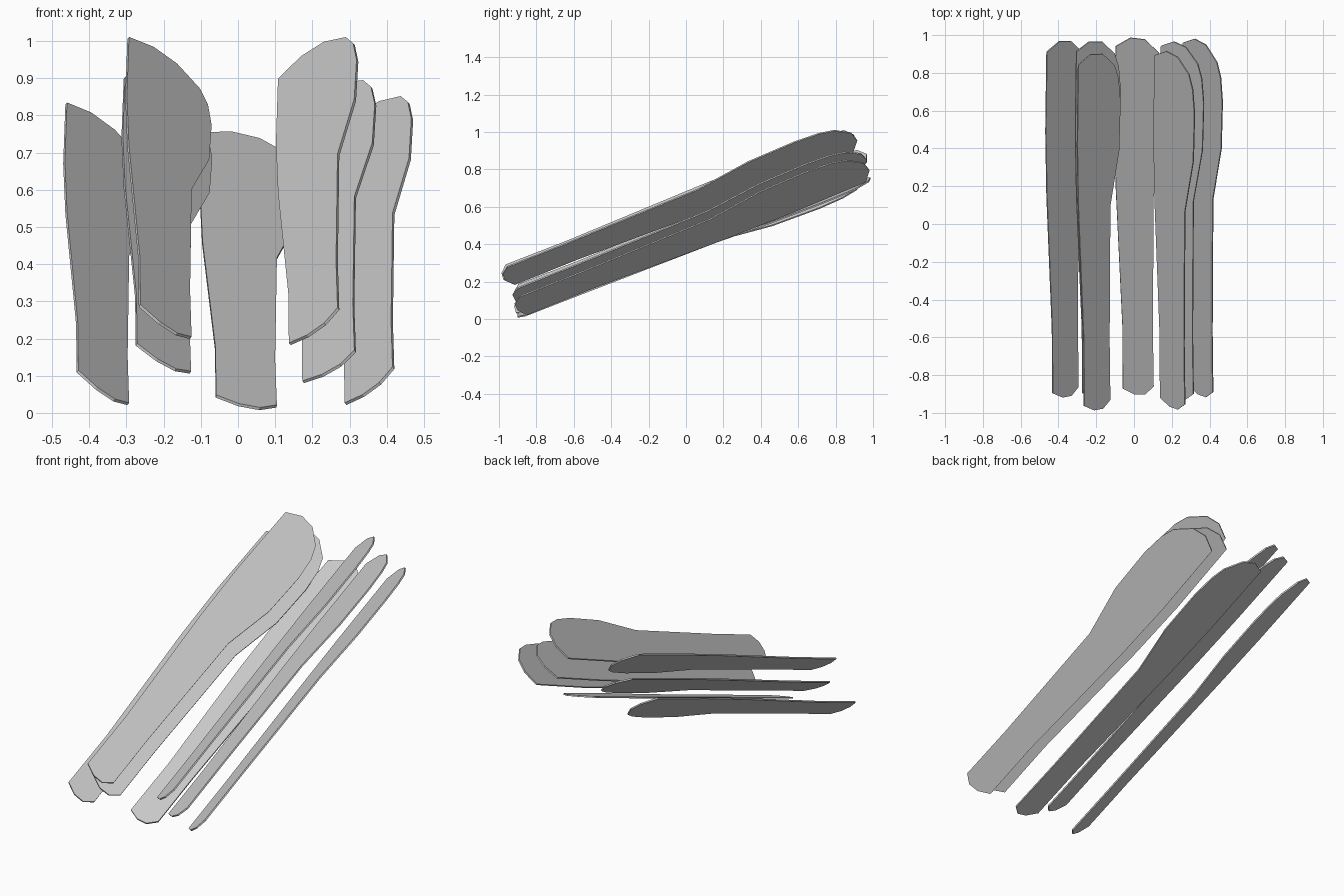
import bpy, bmesh, math
from mathutils import Vector, Matrix

if "Cube" in bpy.data.objects:
    bpy.data.objects.remove(bpy.data.objects["Cube"])

# Blade outline (across, along), measured from the lower right corner
OUTLINE = [(0, 0), (-.005, .34), (0, 1.10), (.057, 1.405), (.065, 1.675),
           (.053, 1.812), (.028, 1.892), (-.047, 1.972), (-.124, 1.987),
           (-.203, 1.945), (-.210, 1.494), (-.203, 1.13), (-.168, .36),
           (-.166, 0), (-.104, -.037), (-.046, -.04)]
THICK = 0.008


def blade(name, corner, roll, pitch):
    """Thin flat blade, rolled about its length and pitched upward."""
    bm = bmesh.new()
    face = bm.faces.new([bm.verts.new((s, t, -THICK / 2)) for s, t in OUTLINE])
    ext = bmesh.ops.extrude_face_region(bm, geom=[face])
    top = [g for g in ext["geom"] if isinstance(g, bmesh.types.BMVert)]
    bmesh.ops.translate(bm, verts=top, vec=(0, 0, THICK))
    bmesh.ops.recalc_face_normals(bm, faces=bm.faces)
    mesh = bpy.data.meshes.new(name)
    bm.to_mesh(mesh)
    bm.free()
    ob = bpy.data.objects.new(name, mesh)
    ob.matrix_world = (Matrix.Translation(Vector(corner))
                       @ Matrix.Rotation(math.radians(pitch), 4, 'X')
                       @ Matrix.Rotation(math.radians(-roll), 4, 'Y'))
    bpy.context.collection.objects.link(ob)


# Fan of blades: left side rolls down to the right, right side rolls up
blade("left_outer_blade", (-.295, -.862, .024), -34.6, 21.1)
blade("left_middle_blade", (-.128, -.866, .109), -29, 21.1)
blade("left_inner_blade", (-.127, -.930, .202), -34, 21.1)
blade("centre_blade", (.104, -.860, .018), -10, 21.1)
blade("right_inner_blade", (.270, -.955, .280), 38, 22.1)
blade("right_middle_blade", (.315, -.900, .166), 32.5, 22.1)
blade("right_outer_blade", (.418, -.890, .121), 39, 22.1)
